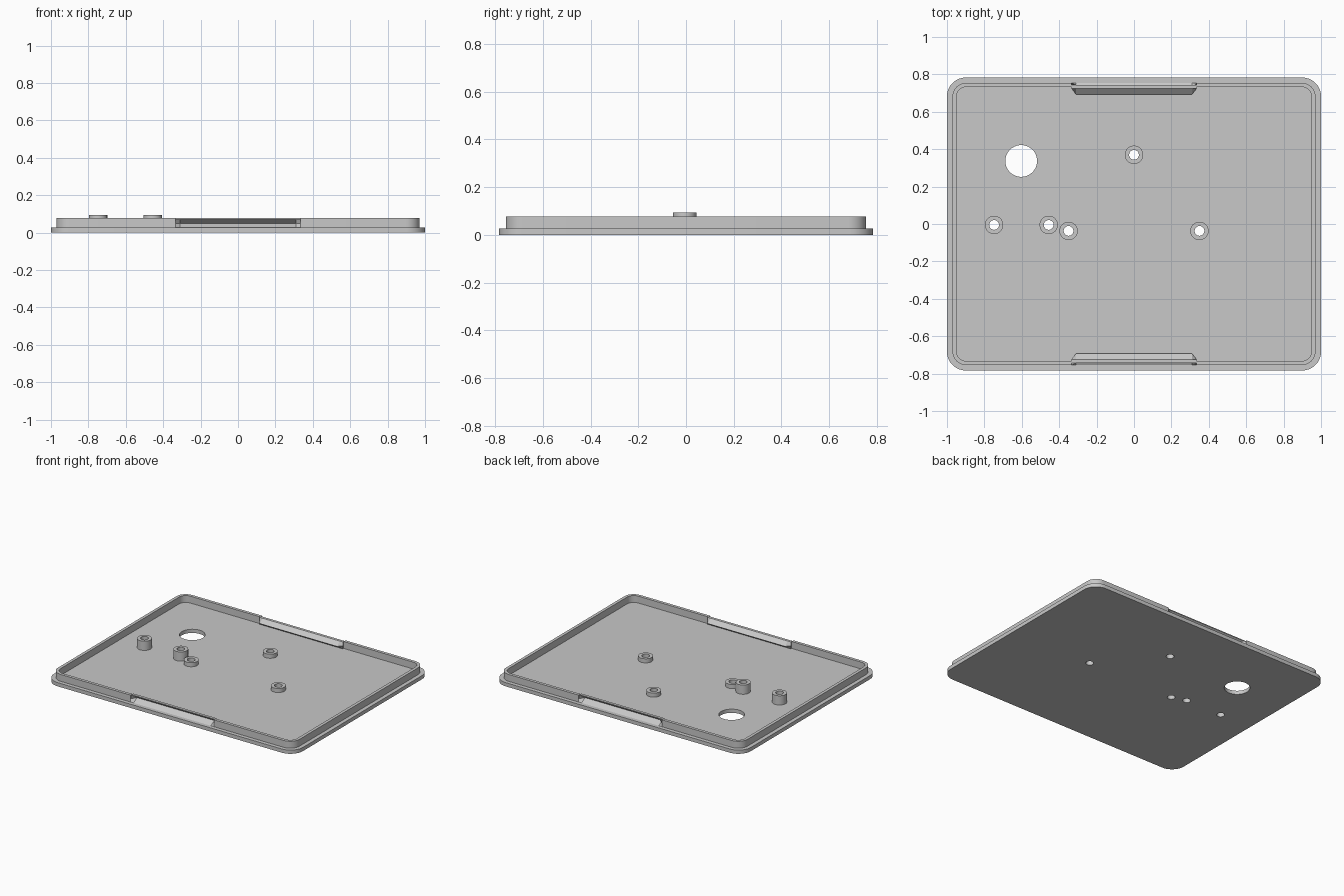
import bpy, bmesh
from math import sin, cos, pi, radians

cube = bpy.data.objects.get("Cube")
if cube:
    bpy.data.objects.remove(cube, do_unlink=True)

grey = bpy.data.materials.new("light grey plastic")
grey.use_nodes = True
colour = (0.58, 0.58, 0.58, 1)
grey.diffuse_color = colour
grey.node_tree.nodes["Principled BSDF"].inputs["Base Color"].default_value = colour

FLOOR, RIM = 0.027, 0.077
CLIP = 0.335   # half length of each snap clip


def add_object(name, mesh):
    bm = bmesh.new()
    bm.from_mesh(mesh)
    bmesh.ops.remove_doubles(bm, verts=bm.verts, dist=1e-5)
    bmesh.ops.recalc_face_normals(bm, faces=bm.faces)
    bm.to_mesh(mesh)
    bm.free()
    mesh.materials.clear()
    mesh.materials.append(grey)
    obj = bpy.data.objects.new(name, mesh)
    bpy.context.collection.objects.link(obj)
    bpy.ops.object.select_all(action='DESELECT')
    obj.select_set(True)
    bpy.context.view_layer.objects.active = obj
    bpy.ops.object.shade_smooth_by_angle(angle=radians(30))
    return obj


def slab(name, loops, z0, z1):
    """Extrude nested outlines; inner loops become holes."""
    curve = bpy.data.curves.new(name, 'CURVE')
    curve.dimensions = '2D'
    curve.fill_mode = 'BOTH'
    curve.extrude = (z1 - z0) / 2
    for loop in loops:
        spline = curve.splines.new('POLY')
        spline.points.add(len(loop) - 1)
        for point, (x, y) in zip(spline.points, loop):
            point.co = (x, y, 0, 1)
        spline.use_cyclic_u = True
    temp = bpy.data.objects.new("temp", curve)
    bpy.context.collection.objects.link(temp)
    bpy.context.view_layer.update()
    graph = bpy.context.evaluated_depsgraph_get()
    mesh = bpy.data.meshes.new_from_object(temp.evaluated_get(graph))
    bpy.data.objects.remove(temp, do_unlink=True)
    for v in mesh.vertices:
        v.co.z += (z0 + z1) / 2
    return add_object(name, mesh)


def arc(x, y, r, start, sweep, n):
    return [(x + r * cos(start + sweep * i / n), y + r * sin(start + sweep * i / n))
            for i in range(n + 1)]


def circle(x, y, r, n=40):
    return arc(x, y, r, 0, 2 * pi, n)[:-1]


def right_corners(hx, hy, r):
    return (arc(hx - r, r - hy, r, -pi / 2, pi / 2, 10)
            + arc(hx - r, hy - r, r, 0, pi / 2, 10))


# Base plate with through holes
bosses = [("tall_boss", -0.748, -0.005, 0.094), ("tall_boss", -0.456, -0.005, 0.094),
          ("short_boss", -0.35, -0.037, 0.057), ("short_boss", 0.35, -0.037, 0.057),
          ("short_boss", 0, 0.37, 0.057)]
half = right_corners(1, 0.783, 0.1)
outline = half + [(-x, -y) for x, y in half]
holes = [circle(x, y, 0.026) for _, x, y, _ in bosses]
slab("base_plate", [outline, circle(-0.603, 0.337, 0.085)] + holes, 0, FLOOR)

# Screw bosses
for name, x, y, top in bosses:
    slab(name, [circle(x, y, 0.049), circle(x, y, 0.026)], FLOOR, top)

# Rim wall in two halves, open where the clips sit
outer, inner = right_corners(0.971, 0.755, 0.075), right_corners(0.949, 0.733, 0.053)
strip = ([(CLIP, -0.755)] + outer + [(CLIP, 0.755), (CLIP, 0.733)]
         + inner[::-1] + [(CLIP, -0.733)])
for name, side in (("rim_left", 1), ("rim_right", -1)):
    slab(name, [[(side * x, y) for x, y in strip]], FLOOR, RIM)

# Snap clips: wall bent inward to a V, with tapered ends
end = [(0.755, FLOOR), (0.755, 0.05), (0.744, 0.071), (0.744, RIM),
       (0.724, RIM), (0.724, 0.05), (0.724, FLOOR)]
middle = end[:]
middle[1], middle[5] = (0.715, 0.05), (0.693, 0.05)
for name, side in (("front_clip", -1), ("back_clip", 1)):
    bm = bmesh.new()
    rings = [[bm.verts.new((x, side * y, z)) for y, z in section]
             for x, section in ((-CLIP, end), (-0.31, middle), (0.31, middle), (CLIP, end))]
    for a, b in zip(rings, rings[1:]):
        for i in range(len(a)):
            j = (i + 1) % len(a)
            bm.faces.new((a[i], a[j], b[j], b[i]))
    bm.faces.new(rings[0])
    bm.faces.new(rings[-1])
    mesh = bpy.data.meshes.new(name)
    bm.to_mesh(mesh)
    bm.free()
    clip = add_object(name, mesh)
    for polygon in clip.data.polygons:
        polygon.use_smooth = False
